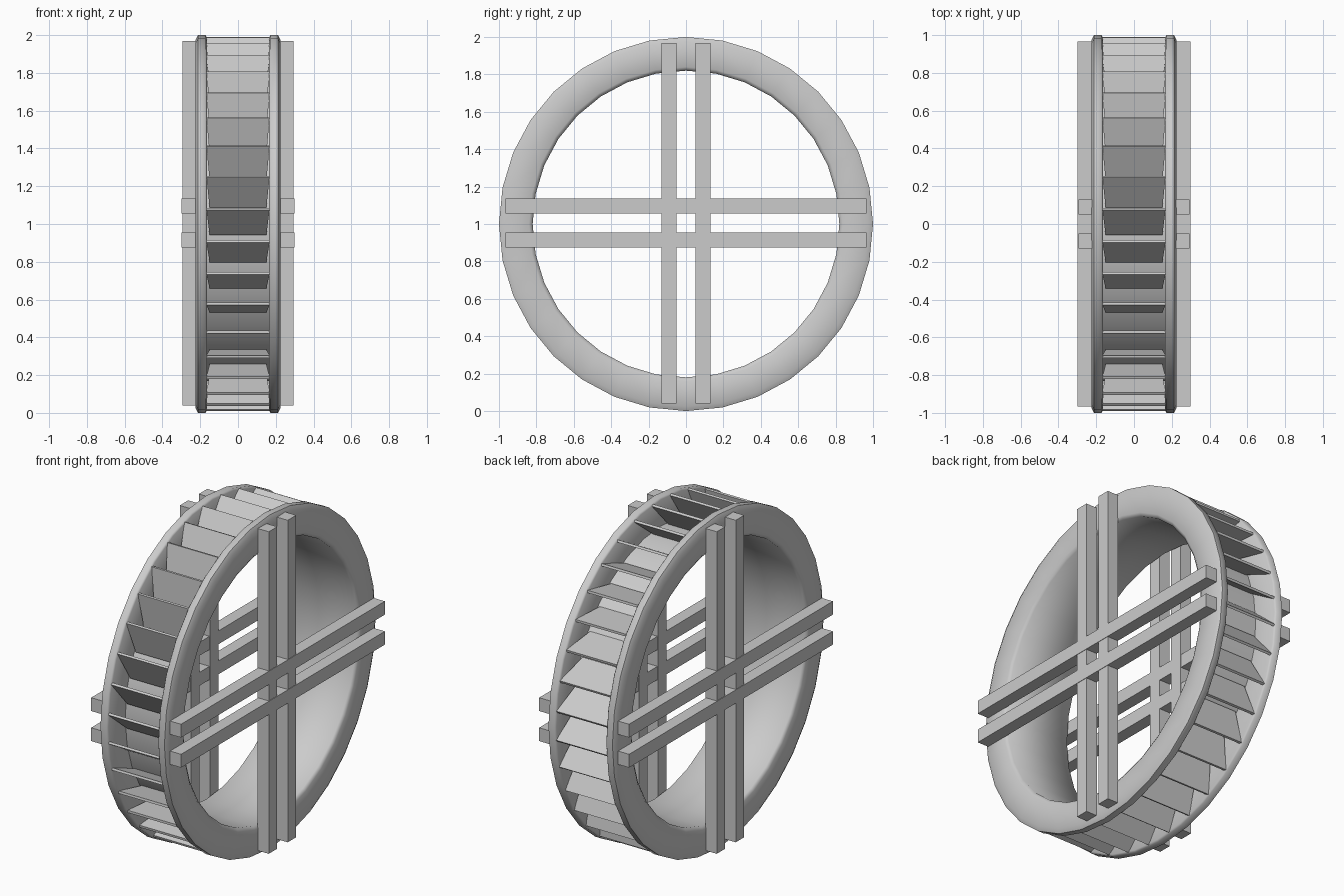
import bpy, bmesh
from math import sin, cos, pi, radians

if "Cube" in bpy.data.objects:
    bpy.data.objects.remove(bpy.data.objects["Cube"])

CZ = 1.0  # axle height


def new_object(name, bm):
    bmesh.ops.recalc_face_normals(bm, faces=bm.faces)
    me = bpy.data.meshes.new(name)
    bm.to_mesh(me)
    bm.free()
    ob = bpy.data.objects.new(name, me)
    bpy.context.collection.objects.link(ob)
    return ob


# Rim: U-channel section (x, radius) swept round the x axis
half = [(0.165, 0.832), (0.165, 0.99), (0.173, 1.0), (0.212, 1.0),
        (0.225, 0.975), (0.225, 0.84), (0.212, 0.82)]
section = half + [(-x, r) for x, r in reversed(half)]
SIDES = 32
bm = bmesh.new()
rings = []
for i in range(SIDES):
    a = 2 * pi * i / SIDES
    rings.append([bm.verts.new((x, -r * cos(a), CZ + r * sin(a))) for x, r in section])
n = len(section)
for i in range(SIDES):
    p, q = rings[i], rings[(i + 1) % SIDES]
    for j in range(n):
        k = (j + 1) % n
        bm.faces.new((p[j], p[k], q[k], q[j]))
rim = new_object("wheel_rim", bm)
bpy.context.view_layer.objects.active = rim
rim.select_set(True)
bpy.ops.object.shade_smooth_by_angle(angle=radians(60))

# Paddles: 36 tapered boards, tilted 36 degrees from radial
COUNT, TIP, LENGTH, THICK, TILT = 36, 0.985, 0.205, 0.014, radians(36)
bm = bmesh.new()
for i in range(COUNT):
    a = radians(5) + 2 * pi * i / COUNT
    d = a + TILT
    verts = []
    for s in (0, LENGTH):
        w = 0.167 if s == 0 else 0.15
        for t in (0, -THICK):
            u = -TIP * cos(a) + s * cos(d) + t * sin(d)
            v = TIP * sin(a) - s * sin(d) + t * cos(d)
            verts += [bm.verts.new((x, u, CZ + v)) for x in (-w, w)]
    for f in ((0, 1, 3, 2), (4, 5, 7, 6), (0, 1, 5, 4), (2, 3, 7, 6), (0, 2, 6, 4), (1, 3, 7, 5)):
        bm.faces.new([verts[k] for k in f])
new_object("paddles", bm)


# Spoke beams: crossed pairs on both sides
def beam(name, loc, size):
    bm = bmesh.new()
    bmesh.ops.create_cube(bm, size=1)
    bmesh.ops.scale(bm, vec=size, verts=bm.verts)
    ob = new_object(name, bm)
    ob.location = loc


for side in (-1, 1):
    for off in (-0.09, 0.09):
        beam("vertical_beam", (side * 0.258, off, CZ + 0.004), (0.074, 0.08, 1.93))
        beam("horizontal_beam", (side * 0.261, 0, CZ + 0.005 + off), (0.074, 1.93, 0.08))
